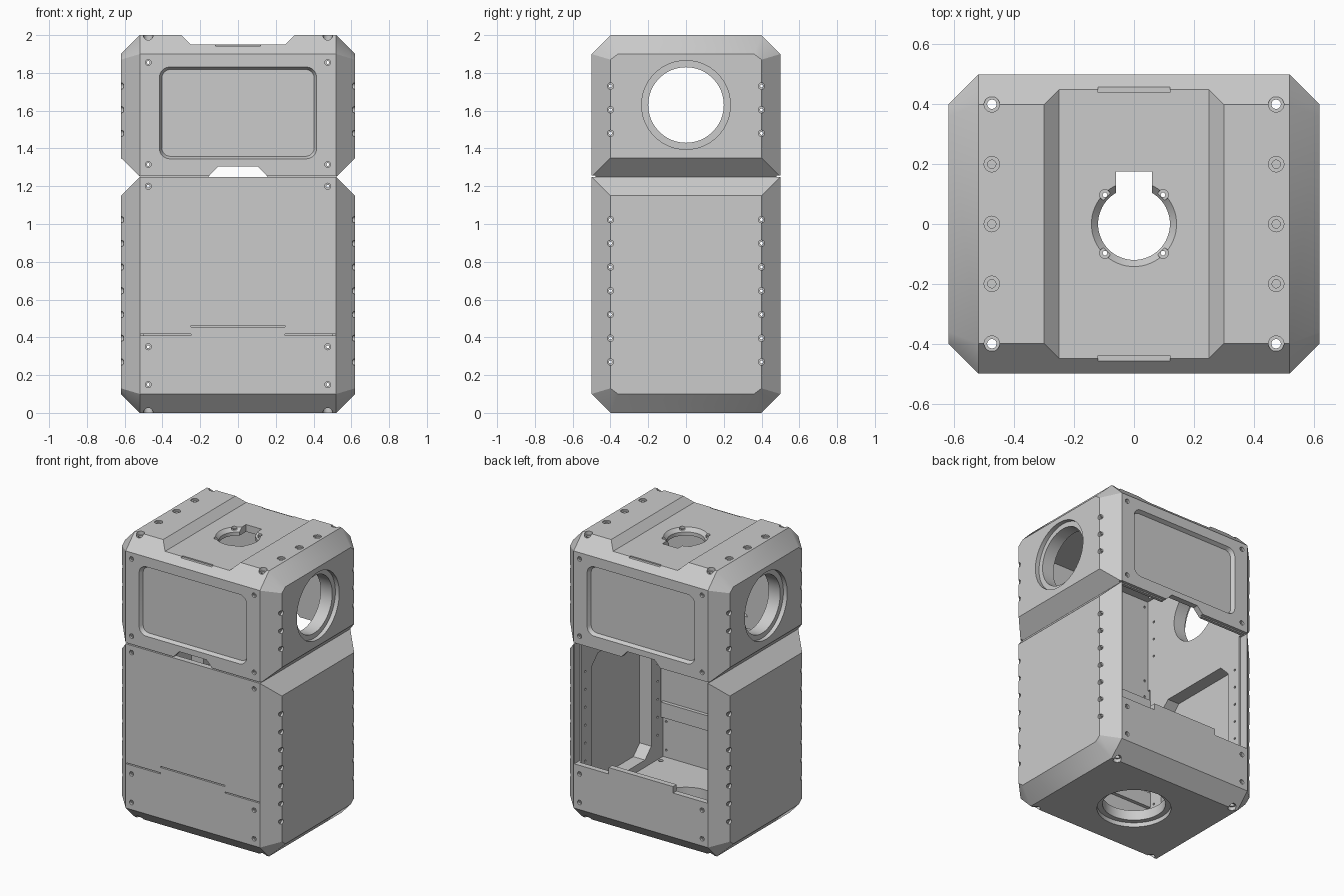
import bpy, bmesh, math
from mathutils import Vector

cube = bpy.data.objects.get("Cube")
if cube:
    bpy.data.objects.remove(cube, do_unlink=True)

grey = bpy.data.materials.new("light_grey")
grey.use_nodes = True
colour = (0.6, 0.6, 0.6, 1)
grey.diffuse_color = colour
grey.node_tree.nodes["Principled BSDF"].inputs["Base Color"].default_value = colour


# ---- helpers ----
def hull(bm, points):
    verts = [bm.verts.new(p) for p in points]
    bmesh.ops.convex_hull(bm, input=verts)


def box(bm, x0, x1, y0, y1, z0, z1):
    hull(bm, [(x, y, z) for x in (x0, x1) for y in (y0, y1) for z in (z0, z1)])


def place(axis, u, v, level):
    """Put a flat point (u, v) at a level along an axis."""
    p = [u, v]
    p.insert(axis, level)
    return tuple(p)


def cylinder(bm, axis, u, v, r0, r1, a, b, sides=48):
    turns = [2 * math.pi * i / sides for i in range(sides)]
    hull(bm, [place(axis, u + r * math.cos(t), v + r * math.sin(t), level)
              for r, level in ((r0, a), (r1, b)) for t in turns])


def rounded(hx, hz, cz, r, steps=6):
    pts = []
    for q, (sx, sz) in enumerate(((1, 1), (-1, 1), (-1, -1), (1, -1))):
        for i in range(steps + 1):
            t = math.pi / 2 * (q + i / steps)
            pts.append((sx * (hx - r) + r * math.cos(t), cz + sz * (hz - r) + r * math.sin(t)))
    return pts


def prism(bm, outline, y0, y1):
    face = bm.faces.new([bm.verts.new((x, y0, z)) for x, z in outline])
    out = bmesh.ops.extrude_face_region(bm, geom=[face])["geom"]
    moved = [v for v in out if isinstance(v, bmesh.types.BMVert)]
    bmesh.ops.translate(bm, verts=moved, vec=Vector((0, y1 - y0, 0)))


def make(name, build):
    bm = bmesh.new()
    build(bm)
    bmesh.ops.dissolve_limit(bm, angle_limit=0.002, verts=bm.verts[:], edges=bm.edges[:])
    bmesh.ops.recalc_face_normals(bm, faces=bm.faces[:])
    mesh = bpy.data.meshes.new(name)
    bm.to_mesh(mesh)
    bm.free()
    obj = bpy.data.objects.new(name, mesh)
    mesh.materials.append(grey)
    bpy.context.collection.objects.link(obj)
    return obj


def cut(parts, build):
    cutter = make("cutter", build)
    cutter.hide_render = True
    for part in parts:
        mod = part.modifiers.new("cut", "BOOLEAN")
        mod.operation = "DIFFERENCE"
        mod.solver = "EXACT"
        mod.object = cutter
        bpy.context.view_layer.objects.active = part
        bpy.ops.object.modifier_apply(modifier=mod.name)
    bpy.data.objects.remove(cutter, do_unlink=True)


SIGNS = (-1, 1)
SEAM = 1.25


# ---- chamfered outer housings ----
def housing(end, inward):
    """Outer hull between a fully chamfered end and the seam."""
    def build(bm):
        d = 1 if end > SEAM else -1
        corner = [(0.52, 0.4, end), (0.52, 0.5, end - d * 0.1), (0.62, 0.36, end - d * 0.1),
                  (0.62, 0.4, end - d * 0.13), (0.52, 0.5, SEAM), (0.62, 0.4, inward)]
        hull(bm, [(sx * x, sy * y, z) for sx in SIGNS for sy in SIGNS for x, y, z in corner])
    return build


lower = make("lower_housing", housing(0, 1.15))
upper = make("upper_housing", housing(2, 1.35))


# ---- front cover, with a notch over the sill tab ----
def cover_outline(lift, top):
    half = [(0.25, 0.455 + lift), (0.25, 0.41 + lift), (0.515, 0.41 + lift), (0.515, top)]
    return half + [(-x, z) for x, z in reversed(half)]


cover = make("front_cover", lambda bm: prism(bm, cover_outline(0.008, SEAM), -0.5, -0.46))
shells = [lower, upper]
everything = [lower, upper, cover]


# ---- hollow inside and service openings ----
cut(shells, lambda bm: box(bm, -0.5, 0.5, -0.46, 0.46, 0.1, 1.9))


def openings(bm):
    prism(bm, cover_outline(0, 1.3), -0.6, -0.44)
    prism(bm, cover_outline(0, 1.3), 0.44, 0.6)


cut([lower], openings)


def side_pockets(bm):
    outline = [(0.33, 0.22), (0.26, 0.15), (0.33, 1.03), (0.26, 1.1)]
    for s in SIGNS:
        hull(bm, [(s * x, sy * y, z) for x in (0.45, 0.59) for sy in SIGNS for y, z in outline])


cut([lower], side_pockets)


# ---- top channel, seam gaps and cable notches ----
def top_channel(bm):
    hull(bm, [(s * x, y, z) for s in SIGNS for y in (-0.6, 0.6)
              for x, z in ((0.25, 1.95), (0.35, 2.05))])


def seam_gap(bm):
    for s in SIGNS:
        box(bm, -0.53, 0.53, s * 0.48, s * 0.6, 1.2, 1.258)


def cable_notches(bm):
    for s in SIGNS:
        hull(bm, [(sx * x, y, z) for sx in SIGNS for y in (s * 0.4, s * 0.6)
                  for x, z in ((0.205, 1.2), (0.105, 1.305))])


def channel_nicks(bm):
    for s in SIGNS:
        box(bm, -0.12, 0.12, s * 0.44, s * 0.5, 1.942, 1.97)


for build in (top_channel, seam_gap, cable_notches, channel_nicks):
    cut([upper], build)


# ---- recessed windows and keyed slot ----
def windows(bm):
    for s in SIGNS:
        rims = ((0.417, 0.244, 0.055, 0.502), (0.403, 0.23, 0.045, 0.474))
        hull(bm, [(x, s * y, z) for hx, hz, r, y in rims for x, z in rounded(hx, hz, 1.588, r)])
    box(bm, -0.06, 0.06, 0, 0.175, 1.85, 2.1)


cut([upper], windows)


# ---- large round ports ----
def port_holes(bm):
    cylinder(bm, 0, 0, 1.63, 0.2, 0.2, -0.7, 0.7, 64)
    cylinder(bm, 2, 0, 0, 0.2, 0.2, -0.1, 0.2, 64)
    cylinder(bm, 2, 0, 0, 0.12, 0.12, 1.85, 2.1, 64)


def port_steps(bm):
    for s in SIGNS:
        cylinder(bm, 0, 0, 1.63, 0.235, 0.235, s * 0.59, s * 0.7, 64)
    cylinder(bm, 2, 0, 0, 0.235, 0.235, -0.1, 0.03, 64)
    cylinder(bm, 2, 0, 0, 0.12, 0.144, 1.925, 1.952, 64)


cut(shells, port_holes)
cut(shells, port_steps)

# ---- screw holes ----
side_heights = [0.27 + 0.1255 * i for i in range(7)] + [1.48, 1.605, 1.73]
front_heights = (0.15, 0.35, 1.2, 1.315, 1.855)


def side_bores(bm):
    for z in side_heights:
        for s in SIGNS:
            cylinder(bm, 0, s * 0.4, z, 0.008, 0.008, -0.7, 0.7, 10)


def front_bores(bm):
    for z in front_heights:
        for s in SIGNS:
            cylinder(bm, 1, s * 0.475, z, 0.008, 0.008, -0.7, 0.7, 10)


def upright_bores(bm):
    for sx in SIGNS:
        for sy in SIGNS:
            cylinder(bm, 2, sx * 0.475, sy * 0.4, 0.016, 0.016, -0.1, 2.1, 12)
            cylinder(bm, 2, sx * 0.097, sy * 0.097, 0.008, 0.008, 1.85, 2.1, 10)
        for y in (-0.2, 0, 0.2):
            cylinder(bm, 2, sx * 0.475, y, 0.014, 0.014, 1.94, 2.1, 12)


def screw_seats(bm):
    for s in SIGNS:
        for t in SIGNS:
            for z in side_heights:
                cylinder(bm, 0, s * 0.4, z, 0.017, 0.017, t * 0.605, t * 0.66, 16)
            for z in front_heights:
                cylinder(bm, 1, s * 0.475, z, 0.016, 0.016, t * 0.485, t * 0.56, 16)
            cylinder(bm, 2, s * 0.475, t * 0.4, 0.026, 0.026, 1.975, 2.1, 20)
            cylinder(bm, 2, s * 0.475, t * 0.4, 0.026, 0.026, -0.1, 0.025, 20)
            cylinder(bm, 2, s * 0.097, t * 0.097, 0.018, 0.018, 1.935, 2.1, 16)
        for y in (-0.2, 0, 0.2):
            cylinder(bm, 2, s * 0.475, y, 0.026, 0.026, 1.99, 2.1, 20)


for build in (side_bores, front_bores, upright_bores, screw_seats):
    cut(everything, build)

# ---- inner ledges behind the front cover ----
sill_ledge = make("sill_ledge", lambda bm: box(bm, -0.5, 0.5, -0.46, -0.435, 0.385, 0.49))
top_ledge = make("top_ledge", lambda bm: box(bm, -0.5, 0.5, -0.46, -0.435, 1.1, 1.17))

# ---- smooth bores, sharp edges ----
bpy.ops.object.select_all(action="DESELECT")
for part in everything + [sill_ledge, top_ledge]:
    part.select_set(True)
bpy.context.view_layer.objects.active = lower
bpy.ops.object.shade_smooth_by_angle(angle=math.radians(32))
